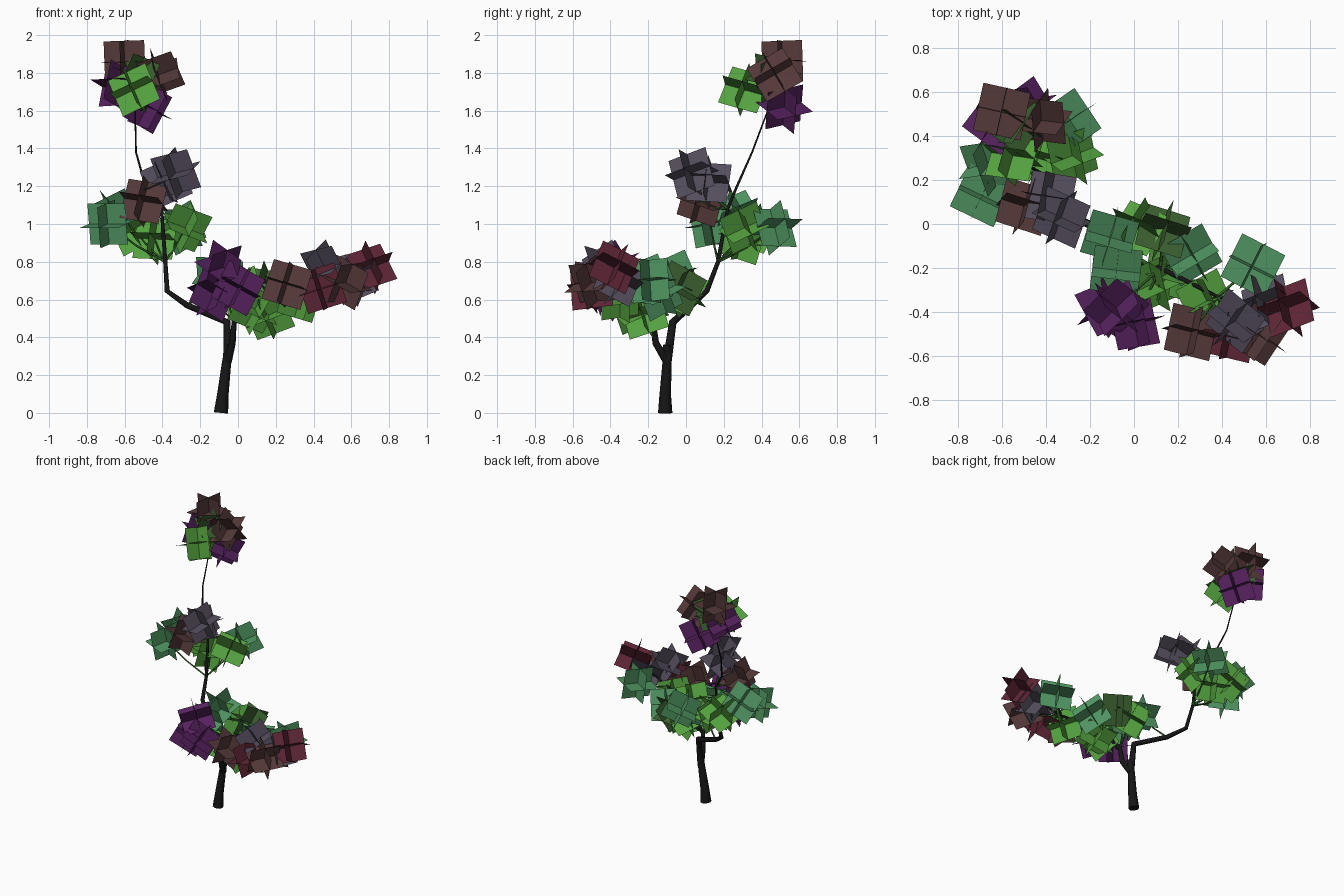
import bpy, bmesh, random
from math import radians
from mathutils import Vector, Matrix, Euler

if "Cube" in bpy.data.objects:
    bpy.data.objects.remove(bpy.data.objects["Cube"])

random.seed(4)


def material(name, rgb):
    m = bpy.data.materials.new(name)
    m.diffuse_color = (*rgb, 1)
    m.use_nodes = True
    m.node_tree.nodes["Principled BSDF"].inputs["Base Color"].default_value = m.diffuse_color
    return m


bark = material("bark", (.008, .008, .008))
twig_green = material("twig", (.03, .12, .02))


def limb(name, pts, r0, r1, mat, res=2, ease=1.0):
    """Tube through points, tapering from radius r0 to r1."""
    c = bpy.data.curves.new(name, 'CURVE')
    c.dimensions = '3D'
    c.bevel_depth = 1
    c.bevel_resolution = res
    c.use_fill_caps = True
    s = c.splines.new('POLY')
    s.points.add(len(pts) - 1)
    for i, (p, co) in enumerate(zip(s.points, pts)):
        p.co = (*co, 1)
        p.radius = r1 + (r0 - r1) * (1 - i / (len(pts) - 1)) ** ease
    c.materials.append(mat)
    ob = bpy.data.objects.new(name, c)
    bpy.context.collection.objects.link(ob)


def leaf_cards(name, centre, mat, size=.22):
    """Three square cards crossing at right angles, tilted at random."""
    tilt = Euler([radians(random.uniform(-a, a)) for a in (32, 32, 40)])
    turn = Matrix.Translation(centre) @ tilt.to_matrix().to_4x4()
    bm = bmesh.new()
    for axis, angle in (('X', 90), ('Y', 90), ('Z', 0)):
        flat = Matrix.Rotation(radians(angle), 4, axis)
        bmesh.ops.create_grid(bm, x_segments=1, y_segments=1, size=size / 2, matrix=turn @ flat)
    me = bpy.data.meshes.new(name)
    bm.to_mesh(me)
    bm.free()
    me.materials.append(mat)
    bpy.context.collection.objects.link(bpy.data.objects.new(name, me))


# Trunk and the two main branches
trunk = [(-.09, -.11, 0), (-.08, -.11, .1), (-.06, -.1, .27), (-.045, -.1, .36)]
tall = [(-.055, -.1, .27), (-.058, -.07, .48), (-.27, .03, .57), (-.375, .11, .645),
        (-.385, .17, .8), (-.405, .22, 1.08), (-.49, .27, 1.2), (-.54, .35, 1.38),
        (-.545, .44, 1.62), (-.56, .46, 1.78)]
low = [(-.055, -.1, .27), (-.03, -.16, .37), (-.02, -.175, .48), (.12, -.2, .575),
       (.38, -.33, .66), (.68, -.38, .76)]
limb("trunk", trunk, .038, .021, bark, ease=1.5)
limb("tall_branch", tall, .024, .003, bark, ease=1.6)
limb("low_branch", low, .023, .004, bark)

# Leaf centres by colour
greens = [(-.55, .31, 1.71), (-.55, .36, .97), (-.28, .31, .98), (-.44, .3, .92),
          (.02, -.02, .64), (.09, -.27, .55), (.16, -.22, .52), (.33, -.35, .61)]
lights = [(-.66, .27, 1.05), (-.69, .13, 1.0), (-.29, .47, .98), (-.11, -.06, .72),
          (.26, -.14, .63), (-.08, -.21, .7), (.54, -.19, .7)]
darks = [(-.54, .46, 1.78), (.13, -.03, .66)]
browns = [(-.6, .51, 1.86), (-.42, .47, 1.79), (-.5, .08, 1.12), (.26, -.49, .68), (.57, -.5, .69)]
maroons = [(.7, -.38, .77), (.44, -.5, .66)]
purples = [(-.63, .46, 1.73), (-.48, .52, 1.62), (-.08, -.38, .77), (-.13, -.38, .63), (0, -.45, .66)]
greys = [(-.33, .03, 1.27), (-.38, .12, 1.22), (.46, -.44, .77), (.6, -.36, .7)]

groups = {
    "green": ((.09, .36, .05), greens),
    "light_green": ((.08, .3, .12), lights),
    "dark_green": ((.045, .12, .03), darks),
    "brown": ((.09, .04, .04), browns),
    "maroon": ((.11, .018, .035), maroons),
    "purple": ((.09, .015, .11), purples),
    "grey": ((.09, .075, .11), greys),
}
nodes = [Vector(p) for p in tall[2:] + low[2:]]
for colour, (rgb, centres) in groups.items():
    mat = material(colour + "_leaf", rgb)
    for i, c in enumerate(centres, 1):
        leaf_cards(f"{colour}_leaf_cards_{i}", c, mat)
        # Twig from a nearby, lower branch point out to the cards
        end = Vector(c)
        start = min(nodes, key=lambda n: (n - end).length + max(0, n.z - end.z + .08))
        mid = start.lerp(end, .5) - Vector((0, 0, .015))
        limb(f"{colour}_twig_{i}", [start, mid, end], .007, .004, twig_green, 0)
